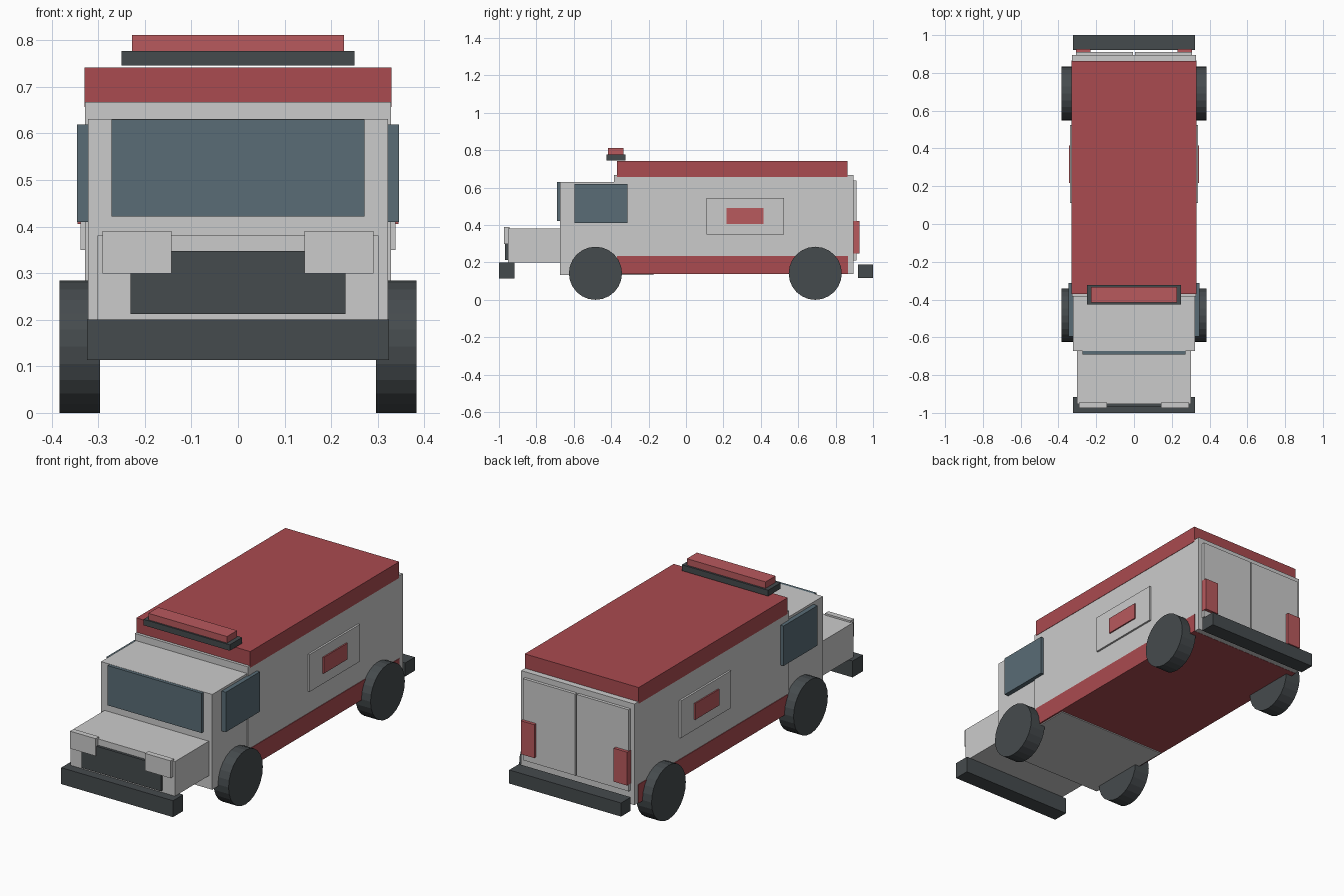
import bpy
from math import pi

if "Cube" in bpy.data.objects:
    bpy.data.objects.remove(bpy.data.objects["Cube"])


def material(name, color):
    m = bpy.data.materials.new(name)
    m.diffuse_color = (*color, 1)
    m.use_nodes = True
    m.node_tree.nodes["Principled BSDF"].inputs["Base Color"].default_value = m.diffuse_color
    return m


RED = material("red", (0.40, 0.07, 0.08))
LIGHT_RED = material("light_red", (0.48, 0.10, 0.11))
DARK = material("dark", (0.06, 0.07, 0.075))
GLASS = material("glass", (0.10, 0.15, 0.18))


def box(name, x, y, z, mat=None):
    """Box from (min, max) ranges along each axis."""
    bpy.ops.mesh.primitive_cube_add(size=1, location=[sum(r) / 2 for r in (x, y, z)])
    ob = bpy.context.object
    ob.name = name
    ob.scale = [r[1] - r[0] for r in (x, y, z)]
    bpy.ops.object.transform_apply(location=False, rotation=False, scale=True)
    if mat:
        ob.data.materials.append(mat)
    return ob


def centred(name, half, y, z, mat=None):
    return box(name, (-half, half), y, z, mat)


def pair(name, x, y, z, mat=None):
    """The same box on the left and right."""
    box(name + "_right", x, y, z, mat)
    box(name + "_left", (-x[1], -x[0]), y, z, mat)


# Main body, cab and hood
centred("rear_body", 0.328, (-0.385, 0.895), (0.138, 0.667))
centred("cab", 0.322, (-0.673, -0.175), (0.132, 0.631))
centred("hood", 0.302, (-0.953, -0.66), (0.2, 0.381))

# Red roof and lower stripe
centred("roof", 0.330, (-0.37, 0.863), (0.657, 0.742), RED)
centred("lower_stripe", 0.331, (-0.37, 0.865), (0.137, 0.235), RED)

# Light bar
centred("light_bar_base", 0.25, (-0.425, -0.323), (0.746, 0.777), DARK)
centred("light_bar_lens", 0.228, (-0.416, -0.333), (0.777, 0.811), LIGHT_RED)

# Windows
centred("windshield", 0.272, (-0.69, -0.668), (0.422, 0.63), GLASS)
pair("side_window", (0.318, 0.346), (-0.595, -0.313), (0.41, 0.619), GLASS)

# Front details
centred("grille", 0.231, (-0.967, -0.945), (0.212, 0.348), DARK)
pair("headlight", (0.143, 0.291), (-0.974, -0.945), (0.299, 0.39))
centred("front_bumper", 0.324, (-1.0, -0.916), (0.114, 0.2), DARK)

# Side panels with red badges
pair("side_panel", (0.325, 0.338), (0.11, 0.525), (0.35, 0.545))
pair("side_badge", (0.33, 0.345), (0.217, 0.415), (0.406, 0.491), LIGHT_RED)

# Rear doors, lamps and bumper
pair("rear_door", (0.004, 0.306), (0.89, 0.911), (0.21, 0.637))
pair("tail_light", (0.23, 0.308), (0.89, 0.927), (0.247, 0.422), LIGHT_RED)
centred("rear_bumper", 0.324, (0.92, 1.0), (0.117, 0.188), DARK)

# Wheels
for end, y in (("front", -0.484), ("rear", 0.691)):
    for side, s in (("right", 1), ("left", -1)):
        bpy.ops.mesh.primitive_cylinder_add(
            vertices=24, radius=0.142, depth=0.087,
            location=(s * 0.34, y, 0.142), rotation=(0, pi / 2, 0))
        wheel = bpy.context.object
        wheel.name = f"{end}_wheel_{side}"
        wheel.data.materials.append(DARK)
